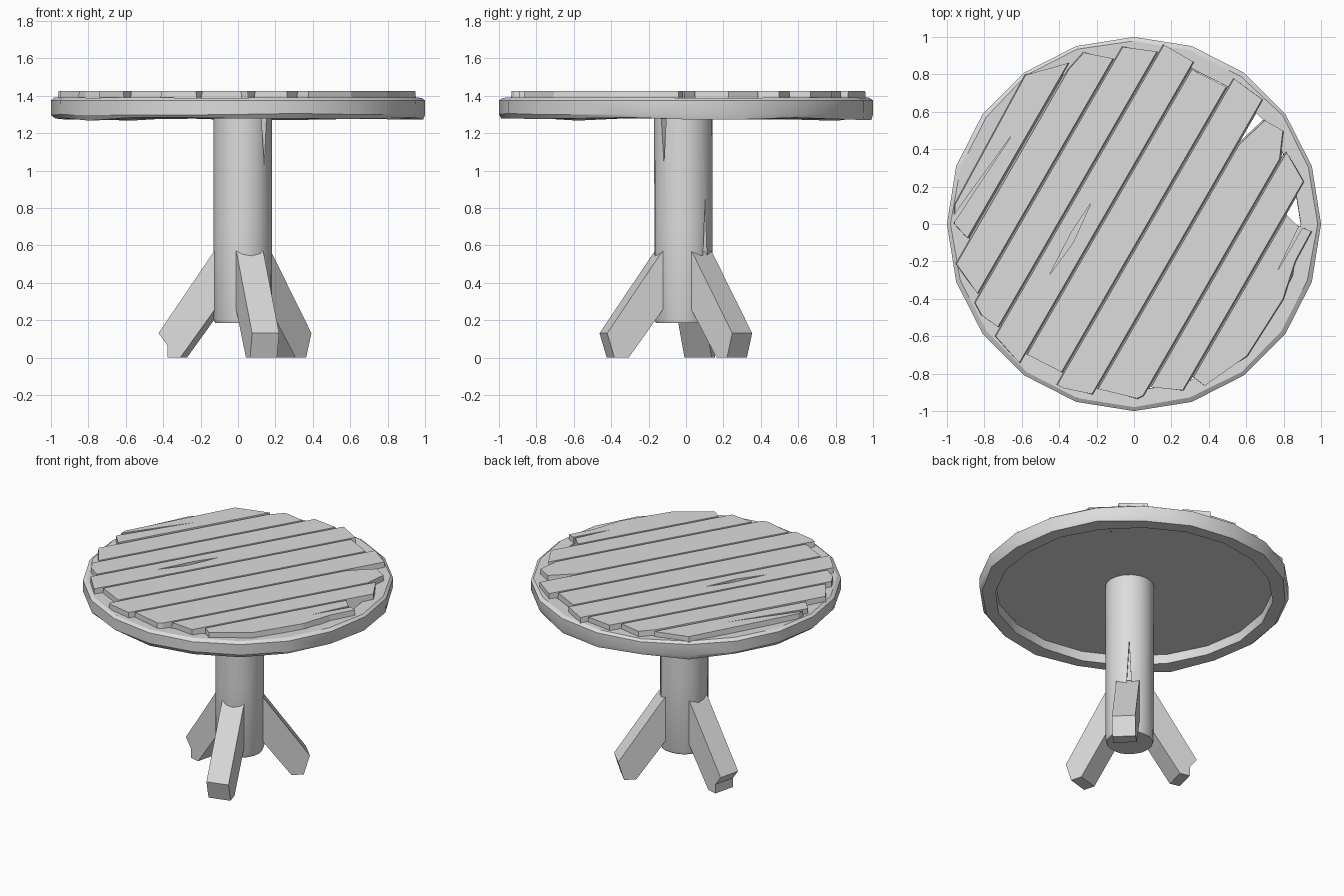
import bpy
import bmesh
import random
from math import radians, sin, cos, pi
from mathutils import Matrix

random.seed(4)
cube = bpy.data.objects.get("Cube")
if cube:
    bpy.data.objects.remove(cube, do_unlink=True)

grey = bpy.data.materials.new("pale grey wood")
grey.use_nodes = True
grey.diffuse_color = (0.72, 0.72, 0.72, 1)
grey.node_tree.nodes["Principled BSDF"].inputs["Base Color"].default_value = grey.diffuse_color

AXIS = Matrix.Translation((0.025, -0.014, 0))    # column centre line
GRAIN = Matrix.Rotation(radians(-30), 4, "Z")    # x across the planks, y along them
PLANK_Z, TOP_Z = 1.345, 1.425


def loft(name, rings, matrix=Matrix(), caps=True):
    """Skin a list of equal point rings; without caps the last joins the first."""
    bm = bmesh.new()
    rows = [[bm.verts.new(p) for p in ring] for ring in rings]
    pairs = list(zip(rows, rows[1:]))
    if caps:
        bm.faces.new(rows[0][::-1])
        bm.faces.new(rows[-1])
    else:
        pairs.append((rows[-1], rows[0]))
    for a, b in pairs:
        for i in range(len(a)):
            j = (i + 1) % len(a)
            bm.faces.new((a[i], a[j], b[j], b[i]))
    bm.transform(matrix)
    bmesh.ops.recalc_face_normals(bm, faces=bm.faces)
    mesh = bpy.data.meshes.new(name)
    bm.to_mesh(mesh)
    bm.free()
    mesh.materials.append(grey)
    obj = bpy.data.objects.new(name, mesh)
    bpy.context.collection.objects.link(obj)
    return obj


def prism(name, outline, low, high, matrix=Matrix()):
    return loft(name, [[(x, y, z) for x, y in outline] for z in (low, high)], matrix)


def circle(radius, z, sides, wobble=0.0, lift=0.0):
    ring = []
    for i in range(sides):
        a = 2 * pi * i / sides
        r = radius - random.uniform(0, wobble)
        ring.append((r * cos(a), r * sin(a), z + random.uniform(-lift, lift)))
    return ring


def carve(obj, cutter):
    """Cut a split out of a part and discard the cutter."""
    cutter.hide_render = True
    mod = obj.modifiers.new("split", "BOOLEAN")
    mod.operation = "DIFFERENCE"
    mod.solver = "EXACT"
    mod.object = cutter
    deps = bpy.context.evaluated_depsgraph_get()
    deps.update()
    mesh = bpy.data.meshes.new_from_object(obj.evaluated_get(deps))
    obj.modifiers.clear()
    obj.data = mesh
    bpy.data.objects.remove(cutter, do_unlink=True)


def smooth(obj, angle):
    bpy.ops.object.select_all(action="DESELECT")
    obj.select_set(True)
    bpy.context.view_layer.objects.active = obj
    bpy.ops.object.shade_smooth_by_angle(angle=radians(angle))


# Worn hoop around the planks
hoop = loft("hoop", [
    circle(0.985, 1.39, 20, 0.012, 0.002),
    circle(1.0, 1.375, 20),
    circle(1.0, 1.3, 20, 0.003, 0.005),
    circle(0.995, 1.275, 20, 0.02, 0.01),
    circle(0.9, 1.278, 20, 0.01, 0.004),
    circle(0.892, 1.387, 20),
], caps=False)
smooth(hoop, 25)

# Planks sunk into the hoop: corners as (across, along), near end then far end
planks = [
    [(-.88, -.39), (-.83, -.48), (-.735, -.51), (-.735, .57), (-.90, .40)],
    [(-.715, -.66), (-.54, -.74), (-.54, .71), (-.69, .66), (-.715, .54)],
    [(-.525, -.79), (-.46, -.83), (-.355, -.84), (-.355, .86), (-.525, .79)],
    [(-.34, -.89), (-.16, -.95), (-.16, .91), (-.34, .91)],
    [(-.145, -.89), (.06, -.88), (.06, .88), (-.145, .87)],
    [(.075, -.95), (.11, -.95), (.26, -.90), (.26, .92), (.075, .94)],
    [(.275, -.86), (.48, -.80), (.5, -.77), (.5, .69), (.44, .83), (.33, .83), (.275, .65)],
    [(.515, -.71), (.67, -.64), (.67, .65), (.515, .74)],
    [(.685, -.55), (.76, -.56), (.875, -.31), (.89, .05), (.845, .26), (.84, .44), (.76, .43), (.685, .45)],
]
boards = []
for number, outline in enumerate(planks, 1):
    mid = (min(p[0] for p in outline) + max(p[0] for p in outline)) / 2
    # the foot flares slightly so neighbours meet below the grooves
    foot = [(x + (0.01 if x > mid else -0.01), y, PLANK_Z) for x, y in outline]
    head = [(x, y, TOP_Z) for x, y in outline]
    boards.append(loft(f"plank_{number}", [foot, head], GRAIN))

# Splits along the grain of some planks
splits = {
    0: [(-.875, -.6), (-.845, -.6), (-.803, .09)],
    3: [(-.255, -.46), (-.232, -.25), (-.255, -.02), (-.268, -.2)],
    8: [(.79, .16), (.79, .5), (.765, .5)],
}
for index, outline in splits.items():
    carve(boards[index], prism("split_cutter", outline, 1.385, 1.5, GRAIN))

# Round column with a slightly chamfered foot
column = loft("column", [
    circle(0.152, 0.185, 20, 0.006),
    circle(0.157, 0.205, 20, 0.002),
    circle(0.157, 0.7, 20, 0.002),
    circle(0.157, 1.36, 20),
], AXIS)
# Tapering cracks in the column: direction, tip height, mouth height
for angle, tip, mouth in ((-42, 1.03, 1.3), (49, 0.85, 0.45)):
    side = Matrix.Rotation(radians(angle), 4, "Z") @ Matrix.Rotation(radians(90), 4, "Y")
    crack = [(-tip, 0), (-mouth, -0.022), (-mouth, 0.018)]
    carve(column, prism("crack_cutter", crack, 0.115, 0.25, AXIS @ side))
smooth(column, 30)

# Three splayed square legs, profile as (outward, up); one foot is chipped
shoulder = [(.1, .31), (.1, .56), (.135, .57), (.155, .545), (.445, .13)]
plain_foot = [(.405, 0), (.325, 0), (.14, .25)]
chipped_foot = [(.395, .065), (.395, 0), (.325, 0), (.14, .25)]
for name, angle, foot in (("front_leg", -74, plain_foot),
                          ("back_left_leg", 45, plain_foot),
                          ("right_leg", 166, chipped_foot)):
    turn = Matrix.Rotation(radians(angle), 4, "Z") @ Matrix.Rotation(radians(90), 4, "X")
    prism(name, shoulder + foot, -0.075, 0.075, AXIS @ turn)
